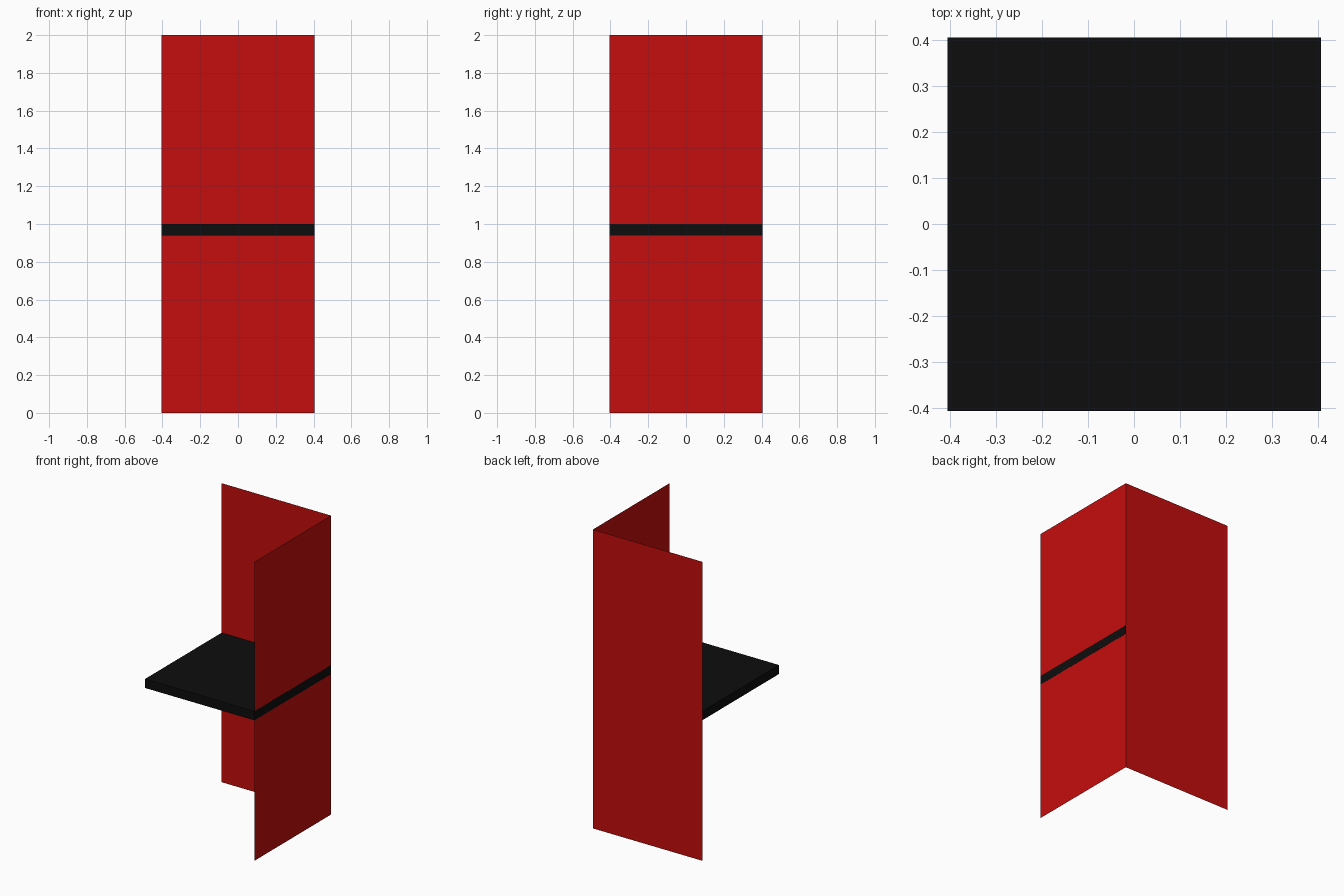
import bpy
import bmesh
from mathutils import Matrix, Vector

cube = bpy.data.objects.get("Cube")
if cube:
    bpy.data.objects.remove(cube, do_unlink=True)

HALF = 0.405      # half the width of the square plan
HEIGHT = 2.0
SHELF_TOP = 1.0
SHELF_THICK = 0.06
GAP = 0.0005      # keeps touching faces from coinciding


def material(name, color):
    mat = bpy.data.materials.new(name)
    mat.use_nodes = True
    mat.diffuse_color = color
    mat.node_tree.nodes["Principled BSDF"].inputs["Base Color"].default_value = color
    return mat


def add_object(name, bm, mat):
    mesh = bpy.data.meshes.new(name)
    bm.to_mesh(mesh)
    bm.free()
    mesh.materials.append(mat)
    obj = bpy.data.objects.new(name, mesh)
    bpy.context.collection.objects.link(obj)
    return obj


def wall(name, start, end, mat):
    """A single upright sheet between two plan points."""
    bm = bmesh.new()
    corners = [(*start, 0), (*end, 0), (*end, HEIGHT), (*start, HEIGHT)]
    bm.faces.new([bm.verts.new(c) for c in corners])
    add_object(name, bm, mat)


red = material("red", (0.56, 0.004, 0.004, 1))
black = material("black", (0.004, 0.004, 0.004, 1))

# Two thin walls meeting at the back left corner
wall("left_wall", (HALF, -HALF), (HALF, HALF), red)
wall("back_wall", (HALF, HALF), (-HALF, HALF), red)

# Square shelf at mid height, its left edge showing through the left wall
bm = bmesh.new()
size = Vector((2 * HALF, 2 * HALF, SHELF_THICK))
centre = Vector((GAP, -GAP, SHELF_TOP - SHELF_THICK / 2))
bmesh.ops.create_cube(bm, size=1, matrix=Matrix.LocRotScale(centre, None, size))
add_object("shelf", bm, black)
